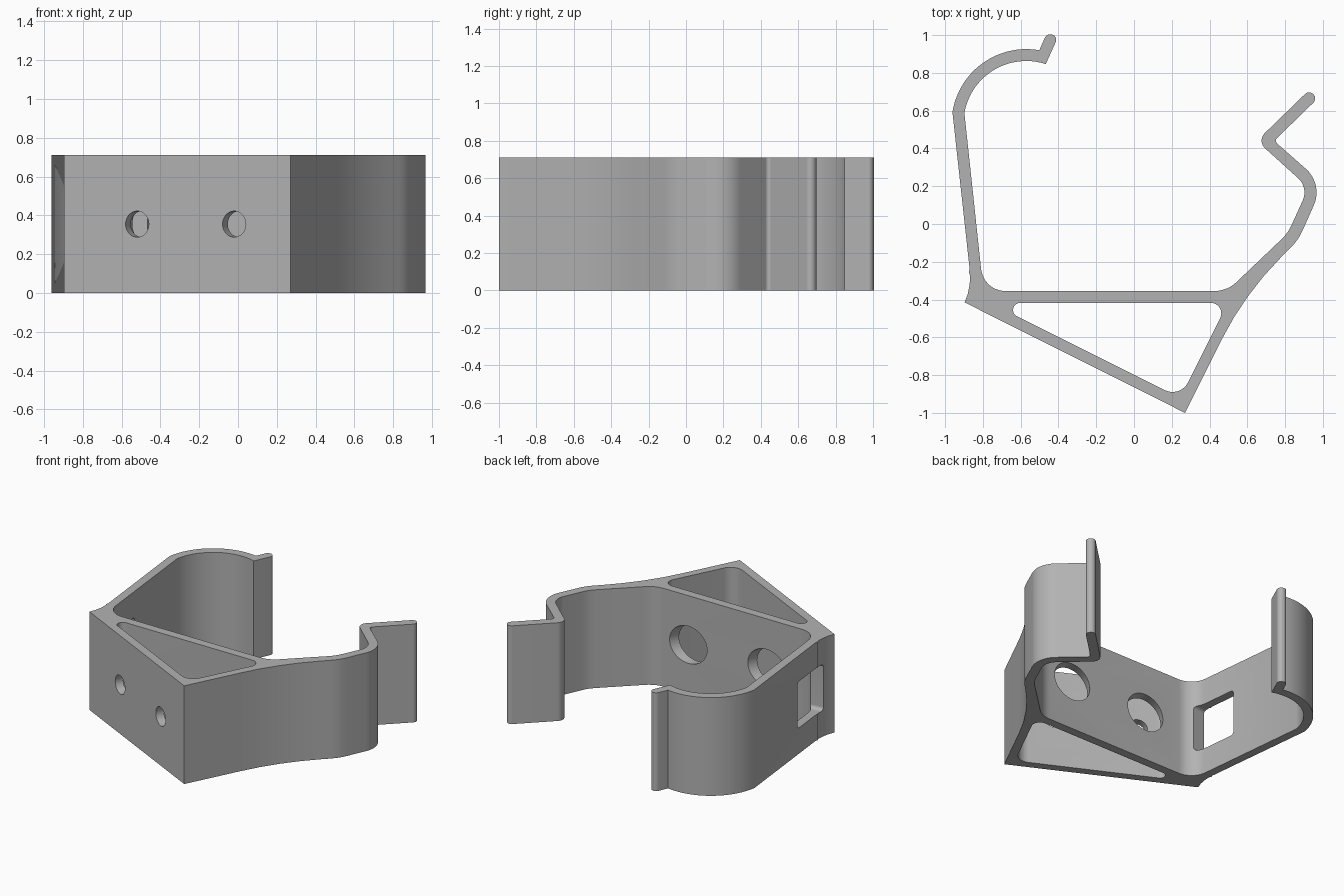
import bpy, bmesh, math
from mathutils import Vector, Matrix

cube = bpy.data.objects.get("Cube")
if cube:
    bpy.data.objects.remove(cube, do_unlink=True)

HEIGHT = 0.71
MID = HEIGHT / 2

grey = bpy.data.materials.new("plain grey")
grey.use_nodes = True
colour = (0.45, 0.45, 0.45, 1)
grey.diffuse_color = colour
grey.node_tree.nodes["Principled BSDF"].inputs["Base Color"].default_value = colour


def rounded(corners):
    """Turn (x, y, radius) corners into an outline with filleted corners."""
    pts = []
    n = len(corners)
    for i, (x, y, r) in enumerate(corners):
        p = Vector((x, y))
        if r == 0:
            pts.append(p)
            continue
        a = (Vector(corners[i - 1][:2]) - p).normalized()
        b = (Vector(corners[(i + 1) % n][:2]) - p).normalized()
        half = a.angle(b) / 2
        centre = p + (a + b).normalized() * r / math.sin(half)
        start = p + a * r / math.tan(half) - centre
        turn = math.pi - 2 * half
        if a.x * b.y - a.y * b.x > 0:
            turn = -turn
        steps = max(4, round(abs(turn) / 0.13))
        for k in range(steps + 1):
            pts.append(centre + Matrix.Rotation(turn * k / steps, 2) @ start)
    return pts


def arc(cx, cy, r, a0, a1, steps=24):
    """Corner list along a circular arc, angles in degrees."""
    angles = [math.radians(a0 + (a1 - a0) * k / steps) for k in range(steps + 1)]
    return [(cx + r * math.cos(a), cy + r * math.sin(a), 0) for a in angles]


def prism(name, pts, z0, z1, matrix=Matrix()):
    """Extrude an outline from z0 to z1 in the frame given by matrix."""
    bm = bmesh.new()
    face = bm.faces.new([bm.verts.new((p[0], p[1], z0)) for p in pts])
    top = bmesh.ops.extrude_face_region(bm, geom=[face])["geom"]
    bmesh.ops.translate(bm, vec=(0, 0, z1 - z0),
                        verts=[v for v in top if isinstance(v, bmesh.types.BMVert)])
    bmesh.ops.transform(bm, matrix=matrix, verts=bm.verts)
    bmesh.ops.recalc_face_normals(bm, faces=bm.faces)
    mesh = bpy.data.meshes.new(name)
    bm.to_mesh(mesh)
    bm.free()
    mesh.materials.append(grey)
    obj = bpy.data.objects.new(name, mesh)
    bpy.context.collection.objects.link(obj)
    return obj


def frame(origin, normal):
    """Frame with local z along a horizontal normal and local y upright."""
    z = Vector(normal).normalized()
    y = Vector((0, 0, 1))
    x = y.cross(z)
    m = Matrix((x, y, z)).transposed().to_4x4()
    m.translation = origin
    return m


# Bracket profile: foot, right spring arm, floor, left curved arm
profile = [
    (0.27, -1.0, 0), (0.585, -0.37, 1.7), (0.87, -0.085, 0.3),
    (1.002, 0.211, 0.167), (0.742, 0.44, 0.02),
    (0.972, 0.664, 0.0315), (0.928, 0.71, 0.0315),
    (0.65, 0.44, 0.055), (0.924, 0.193, 0.102), (0.815, -0.048, 0.235),
    (0.493, -0.355, 0.17), (-0.797, -0.355, 0.13),
]
profile += arc(-0.57, 0.53, 0.333, 170, 72)
profile += [(-0.402, 0.99, 0.028), (-0.46, 1.013, 0.03)]
profile += arc(-0.57, 0.53, 0.396, 80, 171)
profile += [(-0.87, -0.24, 0), (-0.875, -0.255, 0), (-0.868, -0.27, 0),
            (-0.87, -0.32, 0), (-0.88, -0.37, 0), (-0.897, -0.415, 0)]
bracket = prism("clip_bracket", rounded(profile), 0, HEIGHT)

# Triangular hollow in the foot
hollow = [(-0.76, -0.418, 0.037), (0.245, -0.92, 0.09), (0.496, -0.418, 0.055)]
cutters = [prism("foot_hollow_cutter", rounded(hollow), -0.1, HEIGHT + 0.1)]

# Screw holes through the sloped foot, with wide driver holes behind them
for i, (x, y) in enumerate([(-0.52, -0.605), (-0.02, -0.855)]):
    place = frame((x, y, MID), (0.447, 0.894, 0))
    for name, r, z0, z1 in [("screw_hole", 0.067, -0.1, 0.1),
                            ("driver_hole", 0.134, 0.085, 0.8)]:
        circle = arc(0, 0, r, 0, 360, 48)[:-1]
        cutters.append(prism(f"{name}_cutter_{i + 1}", circle, z0, z1, place))

# Square window in the left-hand wall
s = 0.168
window = rounded([(-s, -s, 0.025), (s, -s, 0.025), (s, s, 0.025), (-s, s, 0.025)])
cutters.append(prism("window_cutter", window, -0.16, 0.16,
                     frame((-0.85, -0.155, MID), (0.994, 0.11, 0))))

# Cut, then tidy up
bpy.context.view_layer.objects.active = bracket
for cutter in cutters:
    cutter.hide_render = True
    mod = bracket.modifiers.new(cutter.name, "BOOLEAN")
    mod.operation = "DIFFERENCE"
    mod.solver = "EXACT"
    mod.object = cutter
    bpy.ops.object.modifier_apply(modifier=mod.name)
for cutter in cutters:
    bpy.data.objects.remove(cutter, do_unlink=True)

bpy.ops.object.select_all(action="DESELECT")
bracket.select_set(True)
bpy.ops.object.shade_smooth_by_angle(angle=math.radians(25))
